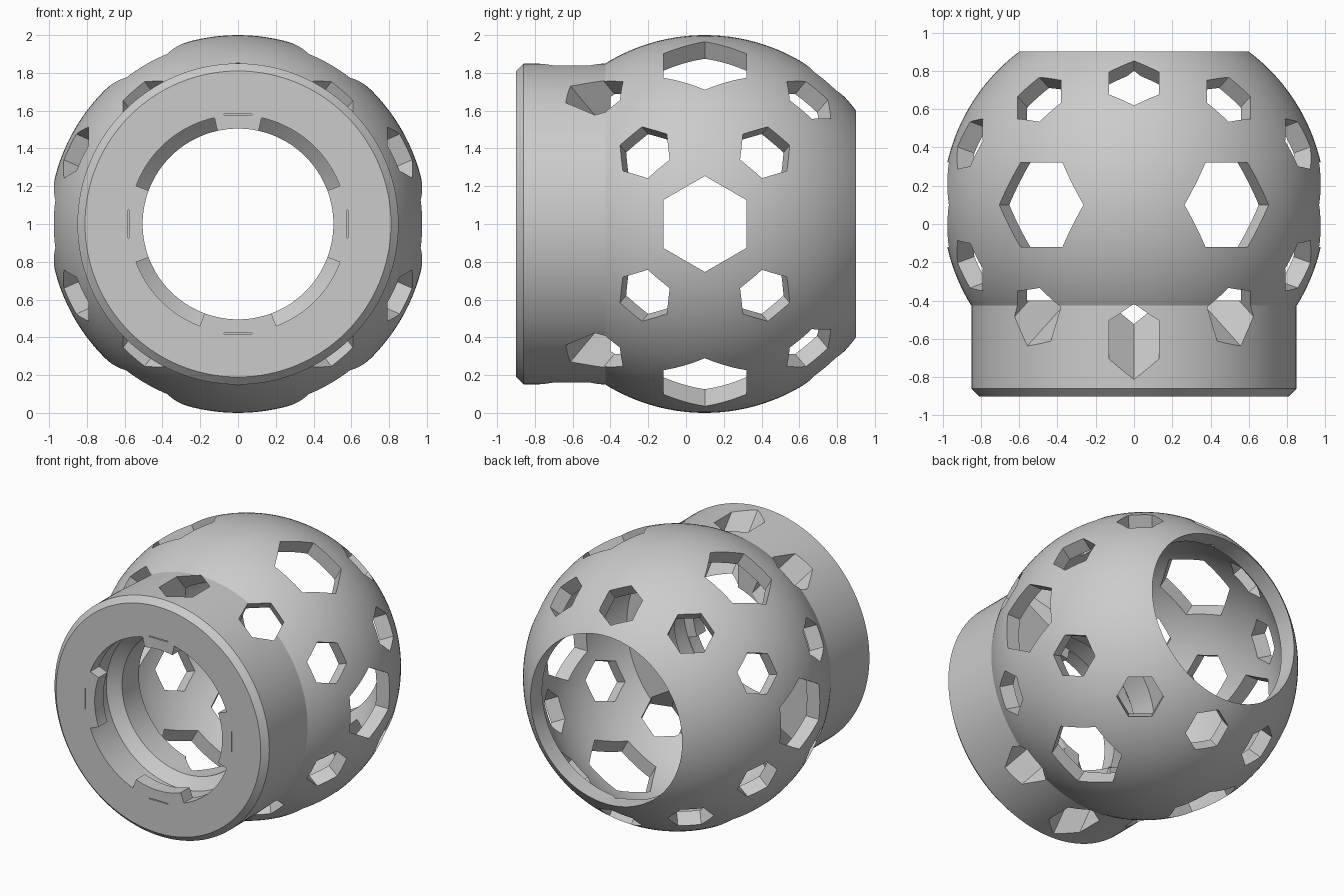
import bpy, bmesh
from math import sin, cos, pi, radians, sqrt
from mathutils import Vector

old = bpy.data.objects.get("Cube")
if old:
    bpy.data.objects.remove(old, do_unlink=True)

CENTRE = Vector((0, 0.1, 1))   # centre of the spherical shell
OUTER, INNER = 1.0, 0.9        # shell radii
COLLAR, BORE, GROOVE = 0.85, 0.505, 0.58
BACK_HOLE = 0.598

grey = bpy.data.materials.new("light_grey")
grey.use_nodes = True
grey.diffuse_color = (0.6, 0.6, 0.6, 1)
grey.node_tree.nodes["Principled BSDF"].inputs["Base Color"].default_value = (0.6, 0.6, 0.6, 1)


def make_object(name, bm):
    bmesh.ops.recalc_face_normals(bm, faces=bm.faces)
    mesh = bpy.data.meshes.new(name)
    bm.to_mesh(mesh)
    bm.free()
    mesh.materials.append(grey)
    obj = bpy.data.objects.new(name, mesh)
    bpy.context.collection.objects.link(obj)
    return obj


def sphere_y(radius, r):
    return sqrt(radius ** 2 - r ** 2)


def arc(radius, y_start, y_end, steps):
    """Points (r, y) on a sphere section, between two y offsets from its centre."""
    pts = []
    for i in range(steps + 1):
        y = y_start + (y_end - y_start) * (0.5 - 0.5 * cos(pi * i / steps))
        pts.append((sqrt(radius ** 2 - y ** 2), CENTRE.y + y))
    return pts


def loft(bm, ring_a, ring_b):
    """Closed solid between two matching outlines."""
    a = [bm.verts.new(p) for p in ring_a]
    b = [bm.verts.new(p) for p in ring_b]
    n = len(a)
    bm.faces.new(a)
    bm.faces.new(b[::-1])
    for i in range(n):
        bm.faces.new((a[i], b[i], b[(i + 1) % n], a[(i + 1) % n]))


def hex_hole(bm, direction, point_axis, radius, start):
    """Hexagonal prism pointing out of the shell, one corner along point_axis."""
    side = direction.cross(point_axis)
    ring = [(point_axis * cos(k * pi / 3) + side * sin(k * pi / 3)) * radius for k in range(6)]
    loft(bm, [CENTRE + direction * start + p for p in ring],
         [CENTRE + direction * 1.4 + p for p in ring])


def sector(bm, a0, a1, r0, r1, y0, y1, steps=20):
    """Piece of a ring around the y axis, between two angles."""
    angles = [radians(a0 + (a1 - a0) * i / steps) for i in range(steps + 1)]
    outline = [(r1 * cos(a), r1 * sin(a)) for a in angles]
    outline += [(r0 * cos(a), r0 * sin(a)) for a in reversed(angles)]
    loft(bm, [(x, y0, 1 + z) for x, z in outline], [(x, y1, 1 + z) for x, z in outline])


# Shell and front collar, turned as one closed profile
profile = [(BORE, -0.9), (0.81, -0.9), (COLLAR, -0.86)]
profile += arc(OUTER, -sphere_y(OUTER, COLLAR), 0.8, 48)
profile += arc(INNER, sphere_y(INNER, BACK_HOLE), -0.5, 40)
profile += [(BORE, -0.4), (BORE, -0.59), (GROOVE - 0.01, -0.65), (GROOVE, -0.66),
            (GROOVE, -0.8), (BORE, -0.8)]
bm = bmesh.new()
verts = [bm.verts.new((r, y, 1)) for r, y in profile]
edges = [bm.edges.new((verts[i], verts[(i + 1) % len(verts)])) for i in range(len(verts))]
bmesh.ops.spin(bm, geom=verts + edges, cent=(0, 0, 1), axis=(0, 1, 0),
               angle=2 * pi, steps=128, use_duplicate=False)
bmesh.ops.remove_doubles(bm, verts=bm.verts, dist=0.0001)
shell = make_object("perforated_shell", bm)

# Six large hexagonal holes around the y axis
bm = bmesh.new()
for k in range(6):
    a = k * pi / 3
    hex_hole(bm, Vector((cos(a), 0, sin(a))), Vector((-sin(a), 0, cos(a))), 0.254, 0.78)

# Two tilted rings of small hexagonal holes
for tilt in (radians(40), radians(-40)):
    up = Vector((0, sin(tilt), cos(tilt)))
    normal = Vector((0, cos(tilt), -sin(tilt)))
    for k in range(12):
        if k % 6:
            a = k * pi / 6
            hex_hole(bm, Vector((cos(a), 0, 0)) + up * sin(a), normal, 0.152, 0.68)

# Bayonet notches in the front lip
for a0, a1 in ((20.5, 77.5), (102.5, 159.5), (200.5, 249.5), (290.5, 339.5)):
    sector(bm, a0, a1, 0.4, GROOVE - 0.004, -0.95, -0.75)

# Hairline slits beside each lip tab
for k in range(4):
    a = k * pi / 2
    out, along = Vector((cos(a), 0, sin(a))), Vector((-sin(a), 0, cos(a)))
    outline = [out * r + along * s + Vector((0, 0, 1))
               for r, s in ((0.577, -0.075), (0.583, -0.075), (0.583, 0.075), (0.577, 0.075))]
    loft(bm, [p + Vector((0, -0.95, 0)) for p in outline],
         [p + Vector((0, -0.87, 0)) for p in outline])
cutter = make_object("hole_cutter", bm)
cutter.hide_render = True

# Cut all openings, then smooth the curved surfaces
mod = shell.modifiers.new("openings", 'BOOLEAN')
mod.operation = 'DIFFERENCE'
mod.solver = 'EXACT'
mod.use_self = True
mod.object = cutter
bpy.ops.object.select_all(action='DESELECT')
shell.select_set(True)
bpy.context.view_layer.objects.active = shell
bpy.ops.object.modifier_apply(modifier=mod.name)
bpy.data.objects.remove(cutter, do_unlink=True)
bpy.ops.object.shade_smooth_by_angle(angle=radians(25))
